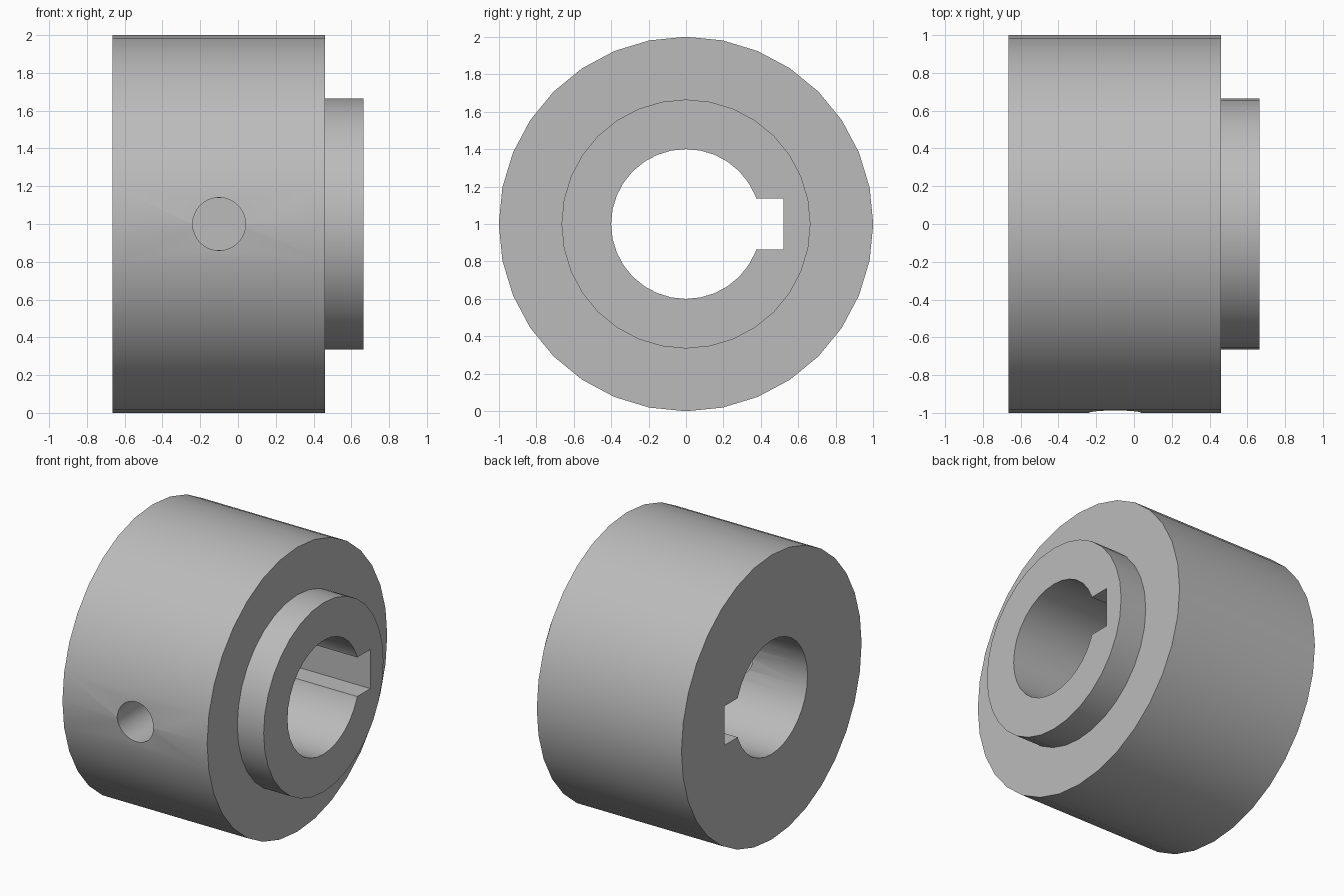
import bpy
import bmesh
from math import radians
from mathutils import Matrix

default = bpy.data.objects.get("Cube")
if default:
    bpy.data.objects.remove(default, do_unlink=True)

AXIS_Z = 1.0

steel = bpy.data.materials.new("grey steel")
steel.use_nodes = True
grey = (0.5, 0.5, 0.5, 1)
steel.diffuse_color = grey
steel.node_tree.nodes["Principled BSDF"].inputs["Base Color"].default_value = grey


def add_object(name, bm):
    bmesh.ops.recalc_face_normals(bm, faces=bm.faces)
    mesh = bpy.data.meshes.new(name)
    bm.to_mesh(mesh)
    bm.free()
    mesh.materials.append(steel)
    obj = bpy.data.objects.new(name, mesh)
    bpy.context.collection.objects.link(obj)
    return obj


def lathe(name, profile, sides):
    """Spin an (x, radius) outline around the horizontal axle line."""
    bm = bmesh.new()
    points = [bm.verts.new((x, 0, AXIS_Z + r)) for x, r in profile]
    edges = [bm.edges.new((a, b)) for a, b in zip(points, points[1:] + points[:1])]
    bmesh.ops.spin(bm, geom=points + edges, cent=(0, 0, AXIS_Z), axis=(1, 0, 0),
                   angle=radians(360), steps=sides, use_merge=True)
    bmesh.ops.remove_doubles(bm, verts=bm.verts, dist=1e-4)
    return add_object(name, bm)


def cylinder(name, radius, depth, sides, centre, axis):
    bm = bmesh.new()
    bmesh.ops.create_cone(bm, cap_ends=True, segments=sides, radius1=radius,
                          radius2=radius, depth=depth,
                          matrix=Matrix.Translation(centre) @ Matrix.Rotation(radians(90), 4, axis))
    return add_object(name, bm)


def box(name, size, centre):
    bm = bmesh.new()
    bmesh.ops.create_cube(bm, size=1, matrix=Matrix.Translation(centre) @ Matrix.Diagonal((*size, 1)))
    return add_object(name, bm)


# Stepped collar: wide drum with a narrower hub, and a bore through both
collar = lathe("collar", [(-0.665, 0.4), (-0.665, 1.0), (0.46, 1.0),
                          (0.46, 0.665), (0.665, 0.665), (0.665, 0.4)], 32)

# Cutters: keyway along the bore, and a radial screw hole from the front
cutters = [
    box("keyway_cutter", (2.0, 0.37, 0.275), (0, 0.335, AXIS_Z)),
    cylinder("screw_hole_cutter", 0.14, 1.0, 32, (-0.1, -0.7, AXIS_Z), "X"),
]
for cutter in cutters:
    cut = collar.modifiers.new(cutter.name, "BOOLEAN")
    cut.operation = "DIFFERENCE"
    cut.solver = "EXACT"
    cut.object = cutter

# Apply the cuts, then smooth the round walls and keep the rims sharp
bpy.context.view_layer.objects.active = collar
collar.select_set(True)
for cutter in cutters:
    bpy.ops.object.modifier_apply(modifier=cutter.name)
    bpy.data.objects.remove(cutter, do_unlink=True)
bpy.ops.object.shade_smooth_by_angle(angle=radians(30))
